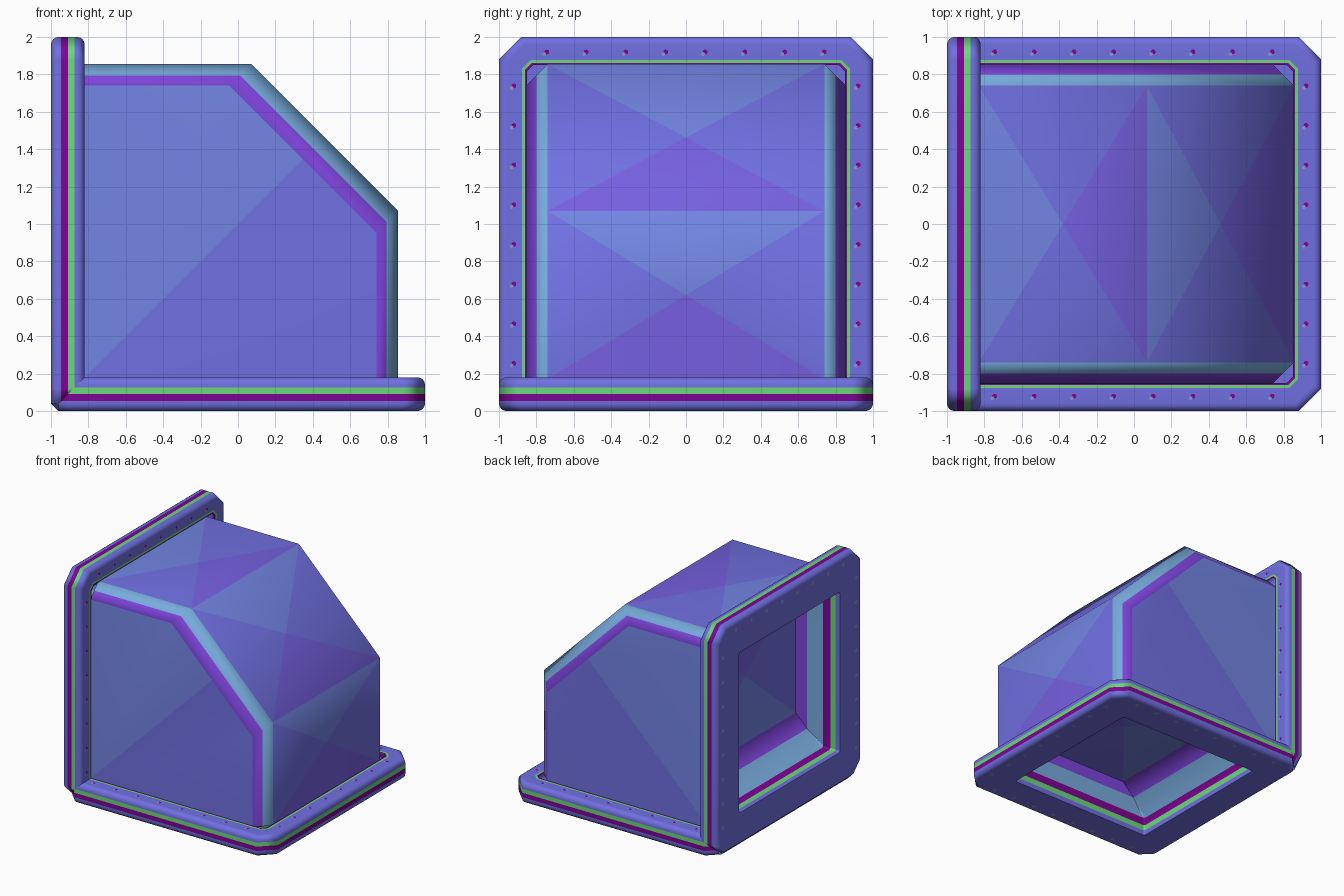
import bpy, bmesh, math
from mathutils import Vector

if "Cube" in bpy.data.objects:
    bpy.data.objects.remove(bpy.data.objects["Cube"])


def lin(c):
    c /= 255
    return c / 12.92 if c <= 0.04045 else ((c + 0.055) / 1.055) ** 2.4


COLOURS = {
    "base_blue": (112, 112, 226), "slate_blue": (114, 132, 226),
    "violet_blue": (118, 96, 224), "sky_blue": (120, 172, 222),
    "violet_band": (126, 68, 220), "seal_green": (108, 216, 124),
    "seal_magenta": (126, 4, 146), "bolt_grey": (136, 150, 205)}
MATS = []
for n, c in COLOURS.items():
    m = bpy.data.materials.new(n)
    m.diffuse_color = (*[lin(v) for v in c], 1)
    m.use_nodes = True
    m.node_tree.nodes["Principled BSDF"].inputs["Base Color"].default_value = m.diffuse_color
    MATS.append(m)
BASE, SLATE, VIOLET, SKY, BAND, GREEN, MAGENTA, BOLT = range(8)


def finish(name, bm, smooth=False):
    me = bpy.data.meshes.new(name)
    bm.to_mesh(me)
    bm.free()
    for m in MATS:
        me.materials.append(m)
    ob = bpy.data.objects.new(name, me)
    bpy.context.collection.objects.link(ob)
    if smooth:
        bpy.ops.object.select_all(action='DESELECT')
        ob.select_set(True)
        bpy.context.view_layer.objects.active = ob
        bpy.ops.object.shade_smooth_by_angle(angle=math.radians(50))
        w = ob.modifiers.new("weighted", 'WEIGHTED_NORMAL')
        w.keep_sharp = True


def face(bm, pts, mat, flip=False):
    pts = [Vector(p) for p in pts]
    if flip:
        pts.reverse()
    f = bm.faces.new([bm.verts.new(p) for p in pts])
    f.material_index = mat


def swap(p):
    # reflection in the mitre plane between the two flanges
    return (p[2] - 1, p[1], p[0] + 1)


def same(p):
    return p


def ring(left, d, z, c=0.12):
    # outline inset by d, all corners chamfered, cut off at x = left
    h = 1 - d
    c = max(0.015, c - 0.586 * d)
    k = max(0, c - (left + h))
    x1 = max(left, c - h)
    return [(left, k - h, z), (x1, -h, z), (h - c, -h, z), (h, c - h, z),
            (h, h - c, z), (h - c, h, z), (x1, h, z), (left, h - k, z)]


# Flange: stacked outline rings from the inner seal round the edge into the recess
B = 0.04
T = 0.18


def flange_rings():
    rings = []          # (points, colour of strip leading to it, closed)

    def side(d, z, mat):
        rings.append((ring(max(z - 1, B - 1), d, z), mat, False))
    side(0.150, T, BASE)
    side(0.138, T, MAGENTA)
    side(0.122, T, GREEN)
    for i in range(5):
        a = math.pi / 2 * (1 - i / 4)
        side(B * (1 - math.cos(a)), T - B + B * math.sin(a), BASE)
    side(0, 0.127, BASE)
    side(0, 0.092, GREEN)
    side(0, 0.053, MAGENTA)
    for i in range(5):
        a = math.pi / 2 * i / 4
        side(B * (1 - math.cos(a)), B - B * math.sin(a), BASE)
    # opening and recess: straight walls, sloping on the mitre side
    for left, z, mat in ((-0.70, 0, BASE), (-0.70, 0.045, BASE), (-0.70, 0.095, GREEN),
                         (-0.70, 0.165, MAGENTA), (-0.58, 0.32, SKY), (-0.47, 0.43, BAND)):
        rings.append((ring(left, 0.30, z, 0), mat, True))
    return rings


def flange(name, f, flip):
    bm = bmesh.new()
    rings = flange_rings()
    for (a, _, _), (b, mat, closed) in zip(rings, rings[1:]):
        for i in range(8 if closed else 7):
            j = (i + 1) % 8
            face(bm, [f(b[i]), f(b[j]), f(a[j]), f(a[i])], mat, flip)
    # recess panel, split from its centre
    p = rings[-1][0]
    mid = (0.115, 0, p[0][2])
    tints = {3: VIOLET, 7: SLATE}
    for i in range(8):
        face(bm, [f(p[(i + 1) % 8]), f(p[i]), f(mid)], tints.get(i, BASE), flip)
    bmesh.ops.remove_doubles(bm, verts=bm.verts, dist=0.0002)
    finish(name, bm, True)


flange("bottom_flange", same, False)
flange("side_flange", swap, True)

# Rounded strip where the two flanges meet at the lower left edge
bm = bmesh.new()
e = ring(B - 1, B, 0)[-1][1]
g = ring(B - 1, 0, B)[-1][1]
face(bm, [(B - 1, -e, 0), (-1, -e, B), (-1, e, B), (B - 1, e, 0)], BASE)
for s in (-1, 1):
    face(bm, [(B - 1, s * e, 0), (B - 1, s * g, B), (-1, s * e, B)], BASE, s > 0)
finish("flange_corner_edge", bm)


# Bolts: small two-colour plates on both faces of each flange
def bolts(name, f, flip):
    bm = bmesh.new()

    def plate(x, y, z, r, mat):
        s = 1 if z > 0.1 else -1
        pts = [(x + r * math.cos(k * math.pi / 3), y + s * r * math.sin(k * math.pi / 3), z)
               for k in range(6)]
        face(bm, [f(p) for p in pts], mat, flip)
    for i in range(8):
        t = -0.745 + 0.212 * i
        for x, y in ((t, -0.92), (t, 0.92), (0.92, t)):
            plate(x, y, T + 0.002, 0.014, MAGENTA)
            plate(x - 0.012, y - 0.012, T + 0.003, 0.011, BOLT)
            plate(x, y, -0.001, 0.018, BOLT)
    finish(name, bm)


bolts("bottom_flange_bolts", same, False)
bolts("side_flange_bolts", swap, True)


# Hood body: elbow profile with a two-stripe chamfer on both sides
def profile(d, y):
    return [Vector(p) for p in ((-0.83, y, 1.855 - d), (0.07 - d, y, 1.855 - d),
                                (0.855 - d, y, 1.07 - d), (0.855 - d, y, 0.17))]


bm = bmesh.new()
for s in (-1, 1):
    loops = [profile(0, s * 0.74), profile(0.06, s * 0.80), profile(0.115, s * 0.855)]
    for a, b, mat in ((loops[0], loops[1], SKY), (loops[1], loops[2], BAND)):
        for i in range(3):
            face(bm, [a[i], b[i], b[i + 1], a[i + 1]], mat, s > 0)
    p = loops[2]
    corner = Vector((-0.83, s * 0.855, 0.17))
    mid = (p[1] + p[2]) / 2
    face(bm, [corner, mid, p[1], p[0]], SLATE, s > 0)
    face(bm, [corner, p[3], p[2], mid], BASE, s > 0)

# Outer panels: each split from its centre into four tinted triangles
near, far = profile(0, -0.74), profile(0, 0.74)
for i in range(3):
    q = [near[i], near[i + 1], far[i + 1], far[i]]
    mid = sum(q, Vector()) / 4
    for k, mat in enumerate((BASE, VIOLET, BASE, SLATE)):
        face(bm, [q[k], q[(k + 1) % 4], mid], mat)
bmesh.ops.remove_doubles(bm, verts=bm.verts, dist=0.0005)
bmesh.ops.recalc_face_normals(bm, faces=bm.faces)
finish("hood_body", bm, True)
